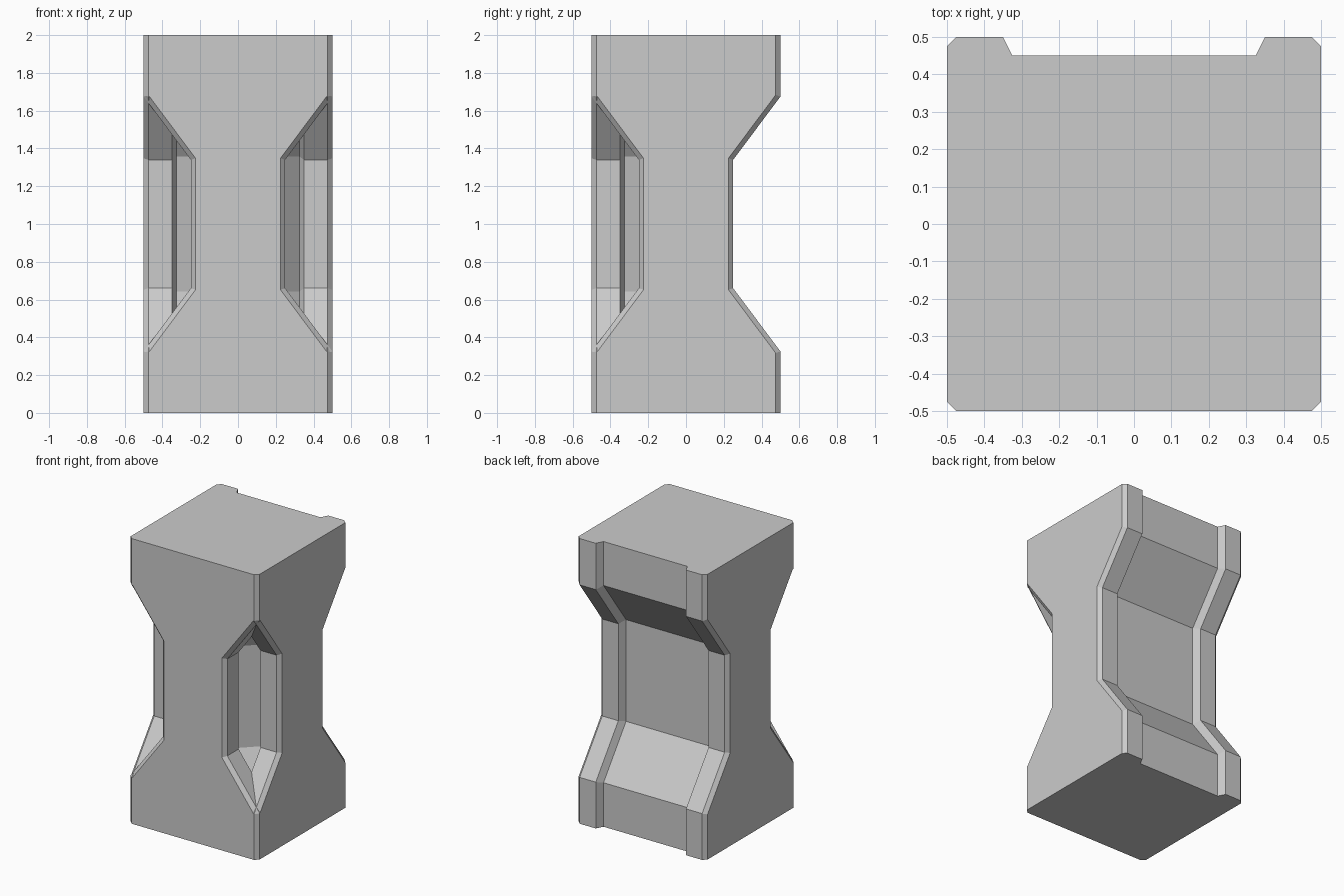
import bpy, bmesh, math

if "Cube" in bpy.data.objects:
    bpy.data.objects.remove(bpy.data.objects["Cube"])

LOW, WAIST, IN = 0.325, 0.66, 0.25          # slope start, slope end, waist depth
MITRE = math.tan(math.atan2(IN, WAIST - LOW) / 2)


def path(d):
    """Waisted side profile (half-width, z), inset by d along its normals."""
    s = MITRE * d
    lower = [(0.5 - d, 0), (0.5 - d, LOW - s), (0.5 - IN - d, WAIST - s)]
    return lower + [(h, 2 - z) for h, z in reversed(lower)]


def loft(name, rings):
    bm = bmesh.new()
    vs = [[bm.verts.new(p) for p in r] for r in rings]
    n = len(vs[0])
    for a, b in zip(vs, vs[1:]):
        for i in range(n):
            j = (i + 1) % n
            bm.faces.new((a[i], a[j], b[j], b[i]))
    bm.faces.new(vs[0][::-1])
    bm.faces.new(vs[-1])
    bmesh.ops.recalc_face_normals(bm, faces=bm.faces)
    me = bpy.data.meshes.new(name)
    bm.to_mesh(me)
    bm.free()
    ob = bpy.data.objects.new(name, me)
    bpy.context.collection.objects.link(ob)
    return ob


# Edge section: (position along the wall, inset): chamfer, rim, recessed panel
rim = [(0.5, 0.025), (0.475, 0), (0.35, 0), (0.325, 0.05)]
full = rim + [(-u, d) for u, d in reversed(rim)]
half = rim + [(0, 0.05)]


def slab(name, section, place):
    rings = []
    for k in range(6):
        side = [(u, *path(d)[k]) for u, d in section]
        rings.append([place(u, h, z) for u, h, z in side] +
                     [place(u, -h, z) for u, h, z in reversed(side)])
    return loft(name, rings)


# Slab across x with recessed back, and front rib crossing it
pillar = slab("pillar", full, lambda u, h, z: (u, h, z))
rib = slab("front_rib", half, lambda u, h, z: (h, -u, z))

# Diagonal infill between the recessed panels
E = 0.01
slope = (WAIST - LOW) / IN
zw = WAIST - MITRE * 0.05


def core_ring(t, z):
    w = 0.2 + t
    right = [(0.325 + E, -0.1), (0.325 + E, -w + E), (w - E, -0.325 - E)]
    return [(x, y, z) for x, y in right] + [(-x, y, z) for x, y in reversed(right)]


T = 0.124
core = loft("corner_infill", [core_ring(T, zw - T * slope), core_ring(0, zw),
                              core_ring(0, 2 - zw), core_ring(T, 2 - zw + T * slope)])

# Join everything into one solid
for part in (rib, core):
    m = pillar.modifiers.new("union", 'BOOLEAN')
    m.operation = 'UNION'
    m.solver = 'EXACT'
    m.object = part
bpy.context.view_layer.objects.active = pillar
for m in list(pillar.modifiers):
    bpy.ops.object.modifier_apply(modifier=m.name)
for part in (rib, core):
    bpy.data.objects.remove(part)
